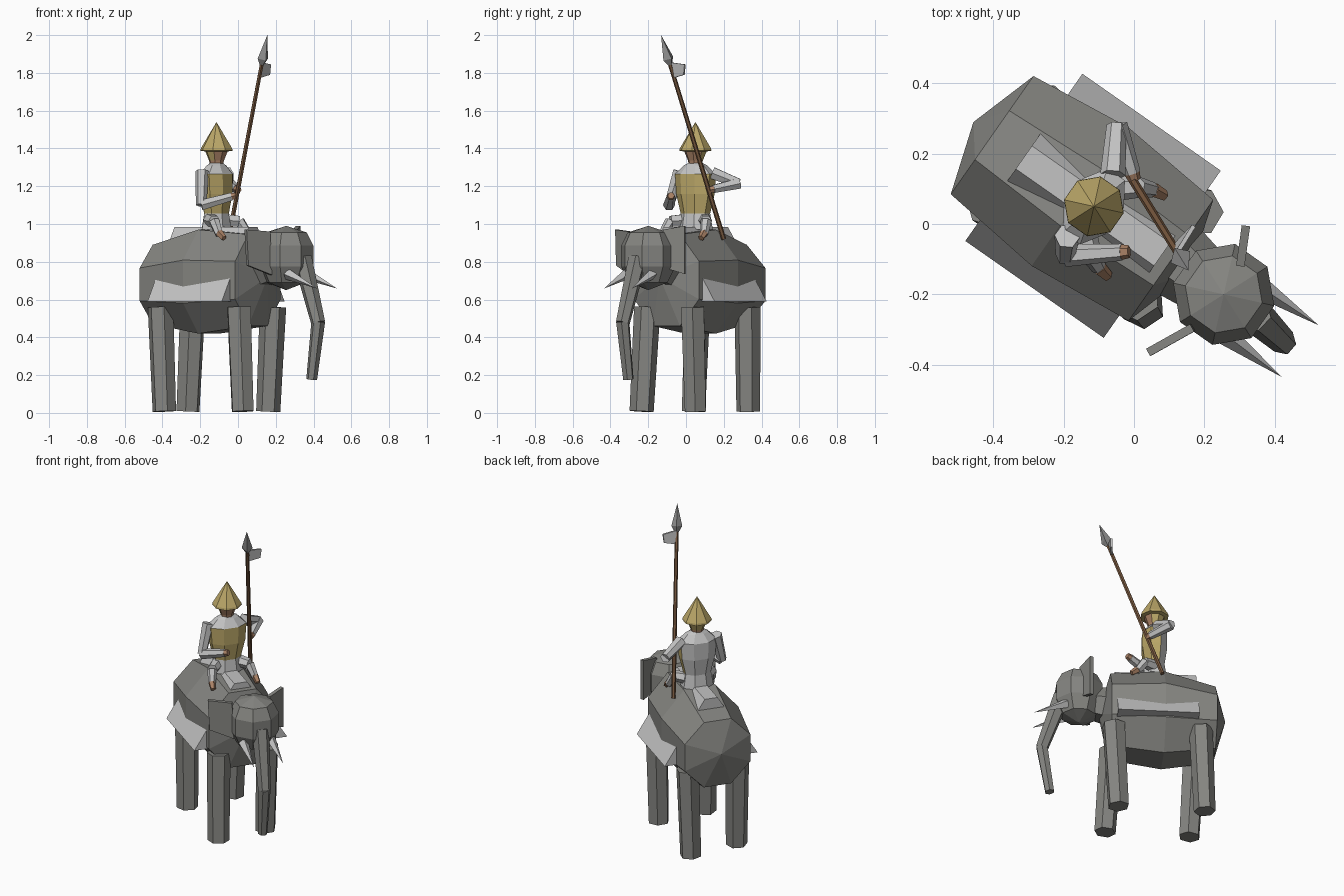
import bpy, bmesh, math
from mathutils import Vector, Matrix

if "Cube" in bpy.data.objects:
    bpy.data.objects.remove(bpy.data.objects["Cube"])

TURN = math.radians(-35)          # heading of the animal


def material(name, col):
    m = bpy.data.materials.new(name)
    m.diffuse_color = (*col, 1)
    m.use_nodes = True
    m.node_tree.nodes["Principled BSDF"].inputs["Base Color"].default_value = m.diffuse_color
    return m


HIDE = material("grey hide", (0.235, 0.235, 0.22))
CLOTH = material("pale grey cloth", (0.55, 0.55, 0.55))
GOLD = material("dull gold", (0.50, 0.39, 0.14))
WOOD = material("brown wood", (0.19, 0.10, 0.05))
SKIN = material("skin", (0.40, 0.22, 0.13))
STEEL = material("steel", (0.30, 0.30, 0.30))


def local(u, v, z):
    """Forward, left, up along the animal's axis -> world."""
    return Matrix.Rotation(TURN, 3, 'Z') @ Vector((u, v, z)) + Vector((-0.014, -0.02, 0))


def loft(name, rings, *mats, rule=None):
    """Skin a list of rings; a ring of one point is a pole."""
    bm = bmesh.new()
    rows = [[bm.verts.new(p) for p in r] for r in rings]
    for a, b in zip(rows, rows[1:]):
        n = max(len(a), len(b))
        for i in range(n):
            j = (i + 1) % n
            if len(a) == 1:
                bm.faces.new((a[0], b[i], b[j]))
            elif len(b) == 1:
                bm.faces.new((a[i], a[j], b[0]))
            else:
                bm.faces.new((a[i], a[j], b[j], b[i]))
    for r in (rows[0], rows[-1]):
        if len(r) > 2:
            bm.faces.new(r)
    bmesh.ops.recalc_face_normals(bm, faces=bm.faces[:])
    if rule:
        bm.normal_update()
        for f in bm.faces:
            f.material_index = rule(f)
    me = bpy.data.meshes.new(name)
    bm.to_mesh(me)
    bm.free()
    for m in mats:
        me.materials.append(m)
    ob = bpy.data.objects.new(name, me)
    bpy.context.collection.objects.link(ob)
    return ob


def tube(name, pts, radii, sides, mat):
    """Faceted tube along a path; radius 0 gives a point."""
    pts = [Vector(p) for p in pts]
    rings = []
    for i, (p, r) in enumerate(zip(pts, radii)):
        d = pts[min(i + 1, len(pts) - 1)] - pts[max(i - 1, 0)]
        q = d.to_track_quat('Z', 'Y')
        if r == 0:
            rings.append([p])
        else:
            rings.append([p + q @ Vector((r * math.cos(k * math.tau / sides),
                                          r * math.sin(k * math.tau / sides), 0))
                          for k in range(sides)])
    return loft(name, rings, mat)


def plate(name, corners, thick, mat):
    """Flat quad given a thickness."""
    c = [Vector(p) for p in corners]
    n = (c[1] - c[0]).cross(c[2] - c[0]).normalized() * thick / 2
    return loft(name, [[p - n for p in c], [p + n for p in c]], mat)


def oval(u, v, z, ru, rv, n=8):
    """Level ring, centred in local coordinates."""
    return [local(u + ru * math.cos((k + .5) * math.tau / n),
                  v + rv * math.sin((k + .5) * math.tau / n), z) for k in range(n)]


# elephant body: eight-sided barrel along its axis
def barrel(u, hw, lo, hi):
    k = 1 / math.cos(math.pi / 8)
    return [local(u, hw * k * math.cos((i + .5) * math.tau / 8),
                  (lo + hi) / 2 + (hi - lo) / 2 * k * math.sin((i + .5) * math.tau / 8))
            for i in range(8)]


loft("elephant_body", [[local(-0.54, 0, 0.70)], barrel(-0.475, 0.205, 0.47, 0.89),
                       barrel(-0.17, 0.24, 0.42, 0.97), barrel(0.145, 0.21, 0.46, 0.945),
                       [local(0.21, 0, 0.72)]], HIDE)

# legs: top centre and foot centre
for name, top, foot in (
        ("front_right_leg", (0.005, -0.205), (0.025, -0.235)),
        ("front_left_leg", (0.185, 0.035), (0.16, 0.05)),
        ("back_right_leg", (-0.41, 0.06), (-0.39, 0.04)),
        ("back_left_leg", (-0.24, 0.325), (-0.265, 0.33))):
    tube(name, [(*foot, 0.008), (*top, 0.56)], [0.064, 0.07], 6, HIDE)

# elephant head, neck, trunk
HC = (0.255, -0.2)


def head_ring(z, r):
    return [Vector((HC[0] + r * math.cos(k * math.tau / 8 + TURN + .39),
                    HC[1] + r * math.sin(k * math.tau / 8 + TURN + .39), z)) for k in range(8)]


loft("elephant_head", [[Vector((*HC, 0.99))], head_ring(0.955, 0.112), head_ring(0.885, 0.147),
                       head_ring(0.775, 0.147), head_ring(0.69, 0.105),
                       [Vector((*HC, 0.65))]], HIDE)
tube("elephant_neck", [(0.08, -0.07, 0.76), (0.22, -0.18, 0.79)], [0.12, 0.09], 6, HIDE)
tube("upper_trunk", [(0.34, -0.255, 0.82), (0.425, -0.335, 0.475)], [0.052, 0.038], 6, HIDE)
tube("lower_trunk", [(0.425, -0.335, 0.485), (0.39, -0.305, 0.177)], [0.037, 0.029], 6, HIDE)

# ears
plate("right_ear", [(0.04, -0.365, 0.97), (0.165, -0.295, 0.96),
                    (0.175, -0.29, 0.73), (0.05, -0.36, 0.78)], 0.024, HIDE)
plate("left_ear", [(0.318, -0.005, 0.99), (0.302, -0.12, 0.97),
                   (0.302, -0.12, 0.77), (0.318, -0.005, 0.735)], 0.024, HIDE)

# tusks
tube("left_tusk", [(0.36, -0.18, 0.735), (0.525, -0.288, 0.658)], [0.03, 0], 4, CLOTH)
tube("right_tusk", [(0.26, -0.315, 0.735), (0.42, -0.435, 0.658)], [0.03, 0], 4, CLOTH)

# saddle cloth: wedge draped through the body, edges showing
loft("saddle_cloth", [[local(u, v, z) for v, z in
                       ((-0.29, 0.59), (-0.04, 0.985), (0.04, 0.985), (0.29, 0.59))]
                      for u in (-0.365, 0.115)], CLOTH)

# rider torso: gold in front, cloth behind and on the shoulders
RU = -0.122


def torso_rule(f):
    fwd = f.normal.dot(Vector((math.cos(TURN), math.sin(TURN), 0)))
    c = f.calc_center_median()
    return 1 if fwd > -0.45 and 1.05 < c.z < 1.27 and abs(f.normal.z) < 0.7 else 0


loft("rider_torso", [oval(RU, 0, 0.97, 0.075, 0.10), oval(RU, 0, 1.055, 0.062, 0.085),
                     oval(RU, 0, 1.16, 0.078, 0.112), oval(RU, 0, 1.265, 0.078, 0.12),
                     oval(RU, 0, 1.31, 0.045, 0.07), oval(RU, 0, 1.325, 0.035, 0.035)],
     CLOTH, GOLD, rule=torso_rule)

# rider head: face in front, helmet guard behind
loft("rider_head", [oval(RU, 0, 1.30, 0.034, 0.034), oval(RU, 0, 1.335, 0.04, 0.04),
                    oval(RU, 0, 1.395, 0.065, 0.065)], SKIN, GOLD,
     rule=lambda f: int(f.calc_center_median().z > 1.34 and
                        f.normal.dot(Vector((math.cos(TURN), math.sin(TURN), 0))) < 0.2))

# pointed helmet with brim
loft("helmet", [oval(RU, 0, 1.385, 0.068, 0.068), oval(RU, 0, 1.388, 0.087, 0.087),
                oval(RU, 0, 1.40, 0.085, 0.085), [local(RU, 0, 1.54)]], GOLD)

# arms: shoulder, elbow, hand
for side, sh, el, ha in (
        ("right", (-0.19, -0.035, 1.28), (-0.195, -0.09, 1.10), (-0.035, -0.08, 1.145)),
        ("left", (-0.06, 0.14, 1.27), (-0.05, 0.28, 1.215), (-0.005, 0.145, 1.185))):
    sh, el, ha = Vector(sh), Vector(el), Vector(ha)
    tube(side + "_upper_arm", [sh, el], [0.036, 0.028], 6, CLOTH)
    tube(side + "_forearm", [el, ha], [0.032, 0.024], 6, CLOTH)
    tube(side + "_hand", [ha, ha + (ha - el).normalized() * 0.022], [0.022, 0.018], 6, SKIN)

# legs astride the back, mirrored
for side, s in (("left", 1), ("right", -1)):
    hip, knee = local(RU, 0.06 * s, 1.02), local(-0.055, 0.115 * s, 1.015)
    ankle = local(-0.01, 0.135 * s, 0.945)
    tube(f"rider_{side}_thigh", [hip, knee], [0.038, 0.032], 6, CLOTH)
    tube(f"rider_{side}_shin", [knee, ankle], [0.03, 0.022], 6, CLOTH)
    tube(f"rider_{side}_foot", [ankle + Vector((0, 0, 0.008)), local(0.025, 0.14 * s, 0.925)],
         [0.022, 0.016], 5, SKIN)

# spear with flag
low, tip = Vector((-0.05, 0.2, 0.92)), Vector((0.155, -0.132, 2.0))
tube("spear_shaft", [low, low.lerp(tip, 0.9)], [0.013, 0.011], 6, WOOD)
tube("spear_head", [low.lerp(tip, t) for t in (0.855, 0.885, 1)], [0.013, 0.032, 0], 4, STEEL)
plate("spear_flag", [(0.125, -0.078, 1.855), (0.17, -0.005, 1.845),
                     (0.165, -0.01, 1.79), (0.118, -0.06, 1.775)], 0.012, CLOTH)
